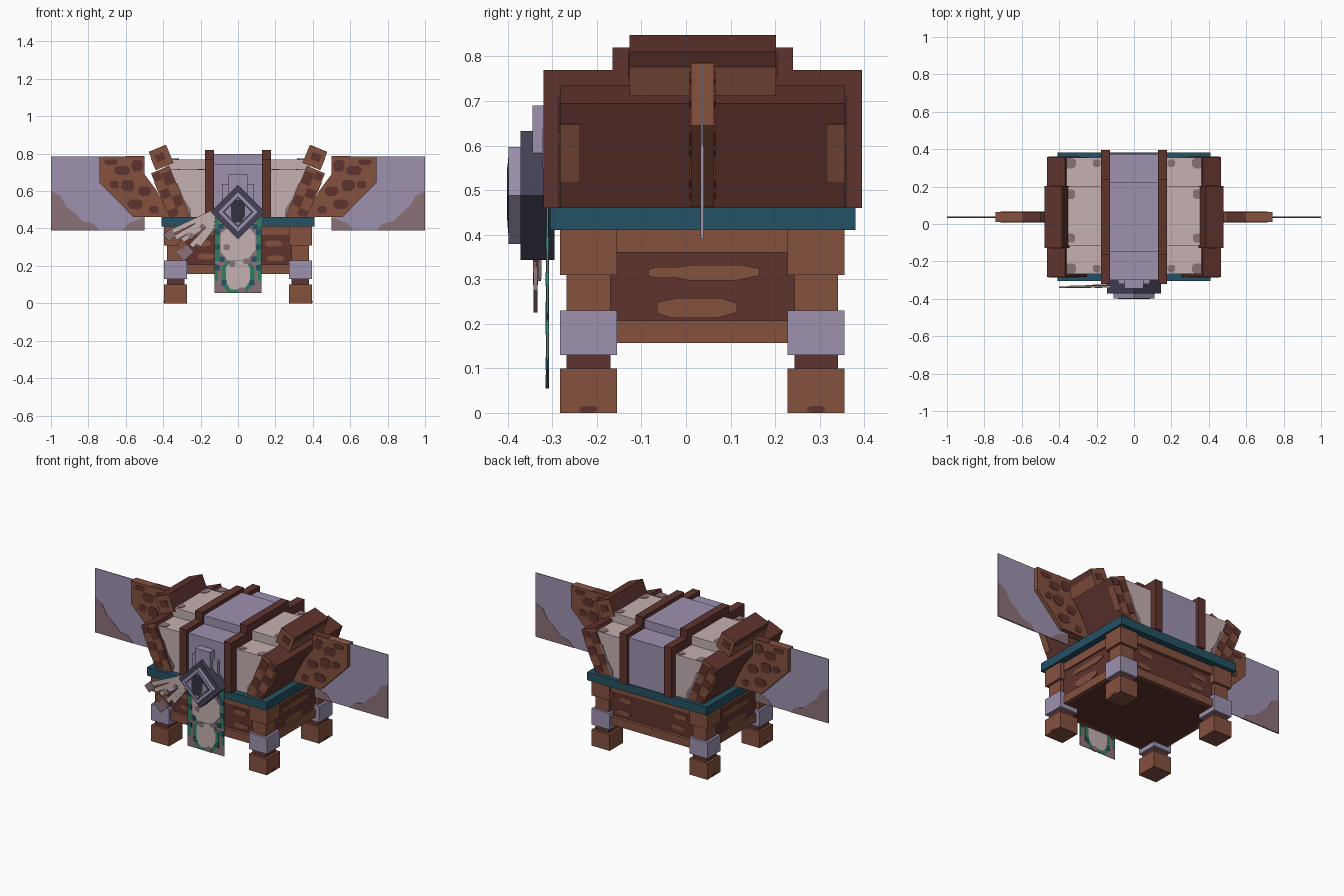
import bpy, bmesh, math
from mathutils import Vector

if "Cube" in bpy.data.objects:
    bpy.data.objects.remove(bpy.data.objects["Cube"])


def material(name, hexa):
    m = bpy.data.materials.new(name)
    rgb = [int(hexa[i:i + 2], 16) / 255 for i in (0, 2, 4)]
    m.diffuse_color = [c / 12.92 if c <= 0.04045 else ((c + 0.055) / 1.055) ** 2.4 for c in rgb] + [1]
    m.use_nodes = True
    m.node_tree.nodes["Principled BSDF"].inputs["Base Color"].default_value = m.diffuse_color
    return m


LIGHT = material("light_wood", "85513f")
DARK = material("dark_wood", "60342e")
LILAC = material("lilac", "9d92b0")
CREAM = material("cream", "c5b1b0")
MAUVE = material("mauve", "8b7178")
TEAL = material("teal", "245163")
GREEN = material("green", "2f8060")
SLATE = material("slate", "454256")
INK = material("dark_slate", "34313f")


def prism(name, pts, axis, a, b, mat, cap=None):
    """Extrude a 2D outline along an axis from a to b; cap colours the two end faces."""
    def place(p, t):
        return {"x": (t, p[0], p[1]), "y": (p[0], t, p[1]), "z": (p[0], p[1], t)}[axis]
    bm = bmesh.new()
    lo = [bm.verts.new(place(p, a)) for p in pts]
    hi = [bm.verts.new(place(p, b)) for p in pts]
    n = len(pts)
    ends = [bm.faces.new(lo), bm.faces.new(hi)]
    for i in range(n):
        bm.faces.new((lo[i], lo[(i + 1) % n], hi[(i + 1) % n], hi[i]))
    if cap:
        for f in ends:
            f.material_index = 1
    bmesh.ops.recalc_face_normals(bm, faces=bm.faces)
    me = bpy.data.meshes.new(name)
    bm.to_mesh(me)
    bm.free()
    me.materials.append(mat)
    if cap:
        me.materials.append(cap)
    ob = bpy.data.objects.new(name, me)
    bpy.context.collection.objects.link(ob)
    return ob


def rect(u0, u1, v0, v1):
    return [(u0, v0), (u1, v0), (u1, v1), (u0, v1)]


def box(name, x0, x1, y0, y1, z0, z1, mat):
    return prism(name, rect(x0, x1, y0, y1), "z", z0, z1, mat)


def flip(pts, s):
    return [(s * u, v) for u, v in pts]


def diamond(r, z):
    return [(0, z - r), (r, z), (0, z + r), (-r, z)]


def stepped(y0, y1, z0, z1, ya, yb, z2):
    return [(y0, z0), (y1, z0), (y1, z1), (yb, z1), (yb, z2), (ya, z2), (ya, z1), (y0, z1)]


def blot(u, v, w, h):
    """Blocky rounded spot outline."""
    a, b = w / 2, h / 2
    return [(u - a, v - b * .5), (u - a * .6, v - b), (u + a * .5, v - b), (u + a, v - b * .4),
            (u + a, v + b * .5), (u + a * .6, v + b), (u - a * .5, v + b), (u - a, v + b * .6)]


CY = 0.036  # depth centre of the chest

# Legs: stacked blocks, thin ones set back
LEG = [(0, .10, 0, LIGHT), (.10, .13, .015, DARK), (.13, .23, 0, LILAC), (.23, .31, .015, LIGHT), (.31, .41, 0, LIGHT)]
for s in (1, -1):
    for y0, y1 in ((-.283, -.155), (.228, .356)):
        for z0, z1, d, m in LEG:
            box("leg_block", *sorted((s * (.272 + d), s * (.395 - d))), y0 + d, y1 - d, z0, z1, m)
        ym = (y0 + y1) / 2
        prism("foot_spot", blot(ym, .008, .04, .014), "x", s * .394, s * .397, DARK)

# Lower body with rails
box("lower_body", -.36, .36, -.248, .321, .157, .42, DARK)
for z0, z1 in ((.157, .207), (.36, .41)):
    for s in (1, -1):
        box("side_rail", *sorted((s * .35, s * .37)), -.16, .233, z0, z1, LIGHT)
        y = CY + s * .295
        box("end_rail", -.28, .28, y - .01, y + .01, z0, z1, LIGHT)
for s in (1, -1):
    for u, v, w, h in ((.065, .315, .2, .035), (.025, .235, .18, .045), (-.05, .315, .07, .025)):
        prism("side_grain", blot(u, v, w, h), "x", s * .358, s * .364, LIGHT)
    for u, v in ((-.19, .32), (.2, .24), (.19, .32), (-.17, .25)):
        y = CY + s * .285
        prism("end_grain", blot(u, v, .09, .03), "y", y - .003, y + .003, LIGHT)

# Teal rim
box("rim", -.408, .408, -.305, .381, .41, .461, TEAL)

# Lid: lilac centre, dark straps, cream flanks
prism("lid_centre", stepped(-.300, .375, .45, .745, -.15, .222, .797), "x", -.13, .13, LILAC)
for s in (1, -1):
    prism("lid_strap", stepped(-.32, .395, .46, .77, -.165, .24, .82), "x", s * .128, s * .177, DARK)
    prism("lid_flank", flip([(.17, .45), (.29, .45), (.385, .716), (.17, .716)], s), "y", -.268, .355, CREAM)
    box("lid_flank_top", *sorted((s * .17, s * .384)), -.115, .2, .70, .77, CREAM)
    # worn corners on the flanks
    for y in (-.268, .355):
        prism("flank_stain", flip([(.252, .462), (.262, .462), (.345, .65), (.32, .64), (.29, .56), (.25, .5)], s),
              "y", y - .003, y + .003, MAUVE)
        yy = y + (.03 if y < 0 else -.03)
        prism("flank_top_stain", flip(blot(.345, yy, .07, .055), s), "z", .714, .719, MAUVE)
        prism("flank_top_stain", flip(blot(.2, yy, .04, .04), s), "z", .714, .719, MAUVE)
    for y in (-.075, .16):
        prism("flank_ridge_stain", flip(blot(.345, y, .06, .05), s), "z", .768, .773, MAUVE)

# Tilted end panels and the blocks above them
T = math.radians(22.5)
UP, OUT = Vector((math.sin(T), math.cos(T))), Vector((math.cos(T), -math.sin(T)))


def tilted(corner, w, h):
    c = Vector(corner)
    return [tuple(p) for p in (c, c + OUT * w, c + OUT * w - UP * h, c - UP * h)]


for s in (1, -1):
    prism("end_panel", flip(tilted((.368, .735), .105, .305), s), "y", -.283, .357, DARK, LIGHT)
    prism("end_block", flip(tilted((.385, .848), .10, .105), s), "y", -.127, .202, DARK, LIGHT)
    # light plate on the outer side of the block
    prism("block_face", flip(tilted(Vector((.385, .848)) + OUT * .097 - UP * .035, .006, .07), s),
          "y", -.127, .202, LIGHT)
    # dark grain on panel ends
    for y in (-.283, .357):
        for a, b, w, h in ((.03, .06, .05, .07), (.075, .13, .05, .05), (.03, .19, .045, .06), (.075, .24, .05, .04),
                           (.08, .03, .04, .04)):
            c = Vector((.368, .735)) + OUT * (a - w / 2) - UP * (b - h / 2)
            prism("panel_grain", flip(tilted(c, w, h), s), "y", y - .003, y + .003, DARK)
    for y in (-.127, .202):
        c = Vector((.385, .848)) + OUT * .03 - UP * .03
        prism("block_grain", flip(tilted(c, .05, .04), s), "y", y - .003, y + .003, DARK)
    # light worn patches on the sloping outside
    for y0, y1 in ((-.283, -.24), (.318, .357)):
        c = Vector((.368, .735)) + OUT * .102 - UP * .05
        prism("panel_wear", flip(tilted(c, .006, .14), s), "y", y0, y1, LIGHT)

# Wings: wooden arm and thin membrane
ARM = [(.36, .462), (.56, .462), (.74, .645), (.74, .785), (.50, .785), (.50, .69), (.44, .61)]
SPOTS = [(.54, .735, .06, .06), (.62, .71, .08, .05), (.68, .755, .07, .03), (.59, .63, .07, .06),
         (.50, .60, .07, .05), (.55, .53, .08, .05), (.45, .50, .05, .04), (.66, .635, .05, .04)]
for s in (1, -1):
    prism("wing_arm", flip(ARM, s), "y", .011, .063, LIGHT)
    box("arm_top_shade", *sorted((s * .5, s * .6)), .011, .063, .783, .787, DARK)
    for sp in SPOTS:
        prism("arm_grain", flip(blot(*sp), s), "y", .008, .066, DARK)
    prism("wing_membrane", flip(rect(.5, 1, .39, .785), s), "y", CY - .002, CY + .002, LILAC)
    stain = [(1, .60), (.95, .575), (.92, .52), (.87, .48), (.83, .44), (.77, .425), (.74, .39), (1, .39)]
    prism("membrane_stain", flip(stain, s), "y", CY - .004, CY + .004, MAUVE)
    prism("membrane_fold", flip([(.5, .39), (.62, .39), (.58, .43), (.5, .46)], s), "y", CY - .004, CY + .004, MAUVE)

# Clasp: stepped plate, big diamond, raised diamond, dark centre
box("clasp_plate", -.085, .085, -.322, -.29, .46, .637, LILAC)
box("clasp_tongue", -.05, .05, -.345, -.29, .555, .69, LILAC)
prism("clasp_diamond", diamond(.145, .488), "y", -.372, -.295, SLATE)
prism("clasp_face", diamond(.109, .488), "y", -.398, -.372, LILAC)
prism("clasp_inset", diamond(.085, .488), "y", -.400, -.39, SLATE)
prism("clasp_inset_light", diamond(.072, .488), "y", -.401, -.39, LILAC)
prism("clasp_mark", blot(0, .492, .075, .12), "y", -.402, -.39, INK)

# Hanging banner: thin layered plates
BY = -.311


def layer(name, pts, level, mat):
    prism(name, pts, "y", BY - .001 * level, BY + .001 * level, mat)


layer("banner_cloth", rect(-.125, .125, .055, .47), 1, MAUVE)
for s in (1, -1):
    layer("banner_edge", rect(*sorted((s * .098, s * .125)), .225, .46), 2, GREEN)
    layer("banner_edge_low", rect(*sorted((s * .106, s * .125)), .12, .21), 2, GREEN)
    for u, v in ((.11, .38), (.11, .30), (.085, .235), (.11, .19), (.075, .11), (.09, .41)):
        layer("banner_fleck", rect(s * u - .013, s * u + .013, v - .014, v + .014), 4, TEAL)
layer("banner_loop", blot(0, .145, .175, .175), 2, GREEN)
layer("banner_low_field", blot(0, .15, .13, .15), 3, CREAM)
layer("banner_field", blot(0, .32, .185, .18), 3, CREAM)
for u, v in ((-.03, .21), (.045, .225), (.02, .07), (-.06, .30)):
    layer("banner_stain", blot(u, v, .035, .03), 4, MAUVE)

# Fan of pale quills beside the clasp
for i, (x, z) in enumerate(((-.35, .385), (-.335, .35), (-.30, .335), (-.25, .305), (-.21, .31))):
    a, b = Vector((-.115 - .004 * i, .495 - .02 * i)), Vector((x, z))
    side = (b - a).orthogonal().normalized() * .013
    y = -.336 + .002 * i
    prism("quill", [tuple(p) for p in (a - side, b - side, b + side, a + side)], "y", y - .004, y + .004, CREAM)
for u, v, r in ((-.285, .275, .05), (-.365, .365, .035), (-.25, .36, .02), (-.19, .41, .018)):
    prism("quill_tip", [(u - r, v), (u - r * .1, v - r), (u + r, v), (u + r * .1, v + r)], "y", -.342, -.333, MAUVE)
prism("quill_knot", diamond(.028, 0) and [(x - .30, z + .315) for x, z in diamond(.028, 0)],
      "y", -.343, -.332, LIGHT)
